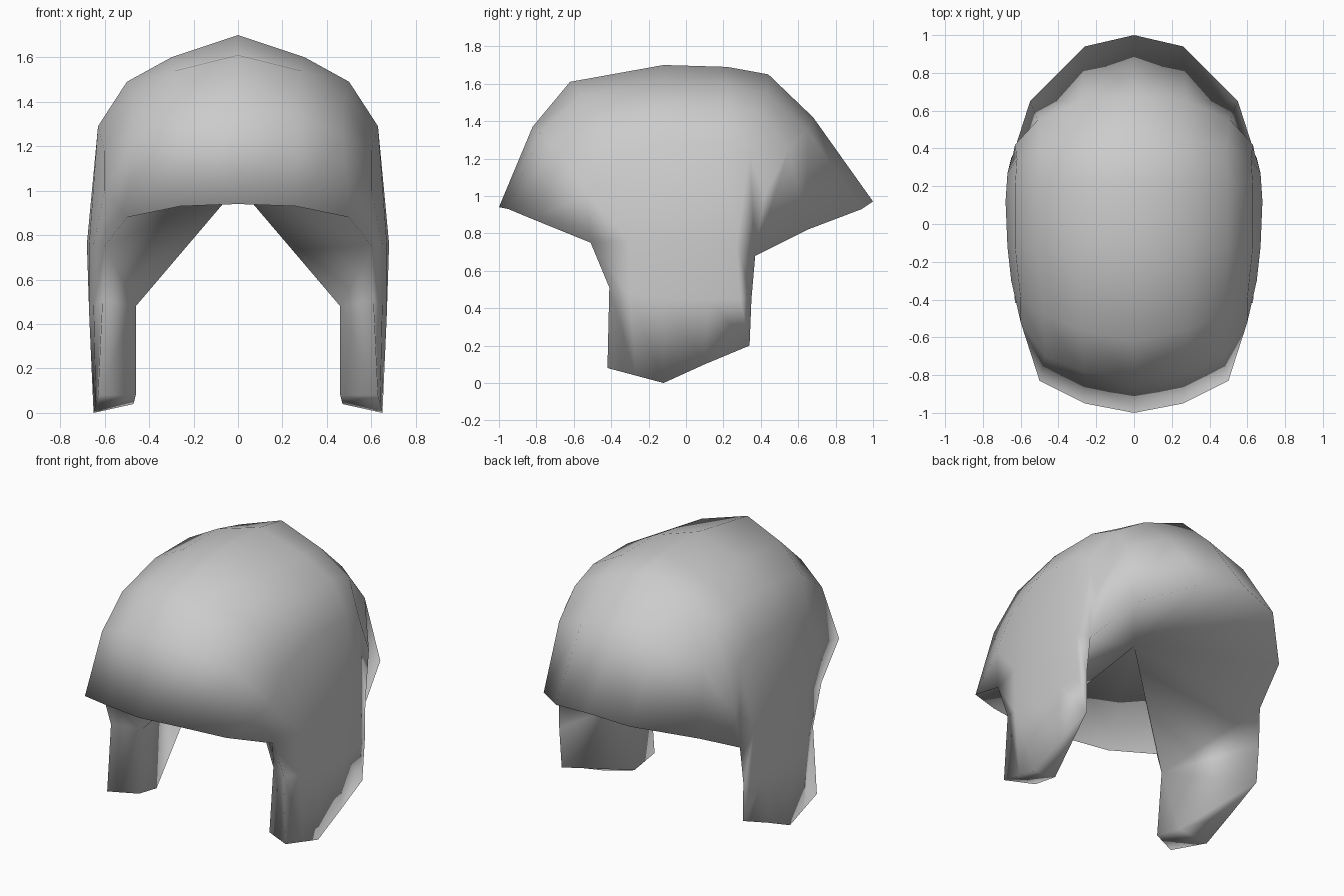
import bpy
import bmesh
from mathutils import Matrix

default_cube = bpy.data.objects.get("Cube")
if default_cube:
    bpy.data.objects.remove(default_cube, do_unlink=True)

# Helmet colour
grey = bpy.data.materials.new("plain_grey")
grey.use_nodes = True
colour = (0.6, 0.6, 0.6, 1)
grey.diffuse_color = colour
grey.node_tree.nodes["Principled BSDF"].inputs["Base Color"].default_value = colour

# Lengthwise profiles of one half, front to back, from crown down to ear
crown = [(0, -1, .94), (0, -.82, 1.37), (0, -.62, 1.61), (0, -.12, 1.7),
         (0, .22, 1.69), (0, .44, 1.65), (0, .68, 1.42), (0, 1, .97)]
shoulder = [(.26, -.95, .93), (.27, -.78, 1.34), (.28, -.56, 1.54), (.3, -.12, 1.6),
            (.3, .22, 1.6), (.29, .43, 1.55), (.28, .65, 1.35), (.26, .94, .93)]
temple = [(.5, -.83, .88), (.47, -.7, 1.25), (.48, -.48, 1.42), (.5, -.12, 1.49),
          (.5, .22, 1.49), (.49, .42, 1.43), (.51, .55, 1.25), (.55, .65, .82)]
front_corner, back_corner = (.6, -.51, .75), (.64, .37, .68)
side = [front_corner, (.6, -.52, 1), (.6, -.4, 1.18), (.63, -.12, 1.29),
        (.63, .2, 1.29), (.62, .34, 1.22), (.63, .42, 1), back_corner]
ear = [front_corner, front_corner, (.65, -.3, .76), (.67, -.12, .76),
       (.68, .12, .76), (.67, .27, .74), back_corner, back_corner]

# Ear flap outer side
flap_front, flap_back = (.61, -.41, .51), (.65, .35, .45)
flap_upper = [flap_front, (.65, -.3, .48), (.67, -.12, .45),
              (.67, .12, .45), (.66, .29, .45), flap_back]
flap_toe, flap_tip, flap_heel = (.63, -.42, .08), (.65, -.12, 0), (.64, .34, .2)
flap_lower = [flap_toe, (.64, -.27, .04), flap_tip, (.65, .1, .1), flap_heel, flap_heel]

# Underside: cavity apex and inner ridge of the flap
apex = (0, 0, 1.02)
ridge_top, ridge_low, ridge_tip = (.46, -.3, .48), (.46, -.34, .08), (.47, -.15, .04)

bm = bmesh.new()
points = {}


def face(*corners):
    """Add a face, dropping repeated corners."""
    unique = list(dict.fromkeys(corners))
    if len(unique) < 3:
        return
    for p in unique:
        if p not in points:
            points[p] = bm.verts.new(p)
    bm.faces.new([points[p] for p in unique])


def strip(a, b):
    for i in range(len(a) - 1):
        face(a[i], a[i + 1], b[i + 1], b[i])


def fan(centre, rim):
    for a, b in zip(rim, rim[1:]):
        face(centre, a, b)


# Dome and flap outside
for upper, lower in ((crown, shoulder), (shoulder, temple), (temple, side), (side, ear),
                     (ear[1:-1], flap_upper), (flap_upper, flap_lower)):
    strip(upper, lower)

# Underside of the dome
rows = (crown, shoulder, temple, side)
fan(apex, [r[0] for r in rows] + [ridge_top])
fan(apex, [ridge_top] + [r[-1] for r in reversed(rows)])

# Flap inside
fan(ridge_top, [front_corner, flap_front, flap_toe, ridge_low])
fan(ridge_low, flap_lower[:3] + [ridge_tip])
fan(ridge_tip, flap_lower[2:5])
fan(ridge_top, [ridge_low, ridge_tip, flap_heel, flap_back, back_corner])

# Mirror the half and close the seam
bmesh.ops.mirror(bm, geom=bm.verts[:] + bm.edges[:] + bm.faces[:],
                 matrix=Matrix.Identity(4), merge_dist=.0005, axis='X')
bmesh.ops.remove_doubles(bm, verts=bm.verts[:], dist=.0005)
bmesh.ops.recalc_face_normals(bm, faces=bm.faces[:])
for f in bm.faces:
    f.smooth = True

mesh = bpy.data.meshes.new("helmet_shell")
bm.to_mesh(mesh)
bm.free()
mesh.materials.append(grey)
helmet = bpy.data.objects.new("helmet_shell", mesh)
bpy.context.collection.objects.link(helmet)
